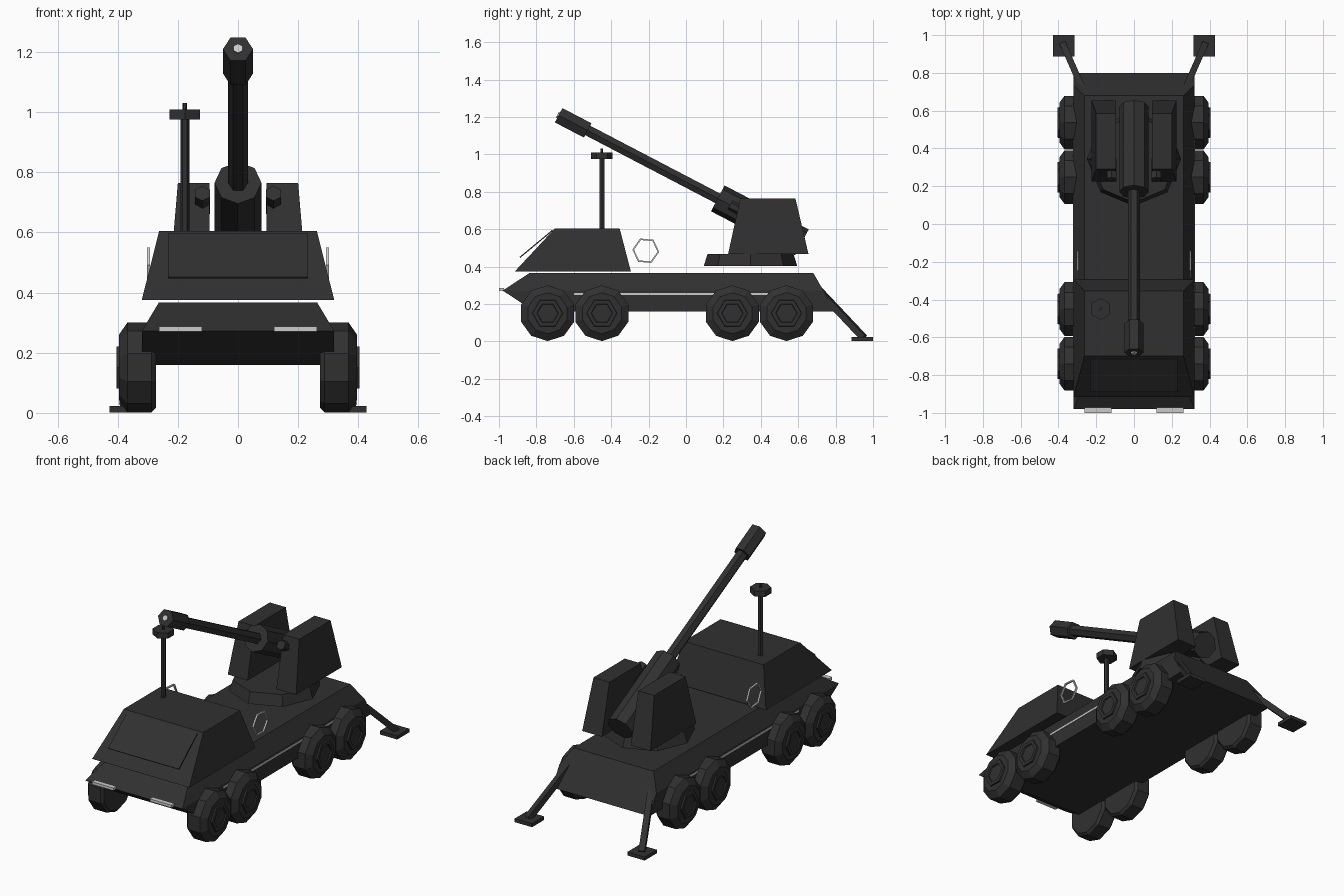
import bpy, bmesh, math
from mathutils import Vector

if "Cube" in bpy.data.objects:
    bpy.data.objects.remove(bpy.data.objects["Cube"], do_unlink=True)


def material(name, value):
    m = bpy.data.materials.new(name)
    m.use_nodes = True
    colour = (value, value, value, 1)
    m.diffuse_color = colour
    m.node_tree.nodes["Principled BSDF"].inputs["Base Color"].default_value = colour
    return m


dark = material("dark_grey", 0.03)
light = material("light_grey", 0.6)


def loft(name, rings, mat=dark, closed=False):
    """Skin equal-sized rings of points; cap the ends, or join them if closed."""
    bm = bmesh.new()
    rows = [[bm.verts.new(p) for p in ring] for ring in rings]
    n = len(rows[0])
    pairs = list(zip(rows, rows[1:]))
    if closed:
        pairs.append((rows[-1], rows[0]))
    else:
        bm.faces.new(rows[0])
        bm.faces.new(rows[-1])
    for a, b in pairs:
        for i in range(n):
            j = (i + 1) % n
            bm.faces.new((a[i], a[j], b[j], b[i]))
    bmesh.ops.recalc_face_normals(bm, faces=bm.faces)
    me = bpy.data.meshes.new(name)
    bm.to_mesh(me)
    bm.free()
    me.materials.append(mat)
    ob = bpy.data.objects.new(name, me)
    bpy.context.collection.objects.link(ob)
    return ob


def rect(x0, x1, y0, y1, z):
    return [(x0, y0, z), (x1, y0, z), (x1, y1, z), (x0, y1, z)]


def box(name, x0, x1, y0, y1, z0, z1, mat=dark):
    return loft(name, [rect(x0, x1, y0, y1, z0), rect(x0, x1, y0, y1, z1)], mat)


def turned(name, origin, axis, profile, sides, phase=0, mat=dark):
    """Faceted solid of (distance, radius) steps along an axis."""
    o, d = Vector(origin), Vector(axis).normalized()
    u = d.cross(Vector((0, 0, 1)))
    u = u.normalized() if u.length > 0.01 else Vector((1, 0, 0))
    v = u.cross(d)
    angles = [math.radians(phase) + math.tau * i / sides for i in range(sides)]
    rings = [[o + d * t + (u * math.cos(a) + v * math.sin(a)) * r for a in angles]
             for t, r in profile]
    return loft(name, rings, mat)


def rod(name, a, b, r, sides, phase=0, mat=dark):
    d = Vector(b) - Vector(a)
    return turned(name, a, d, [(0, r), (d.length, r)], sides, phase, mat)


# Hull and cab
loft("hull", [rect(-0.32, 0.32, -0.81, 0.80, 0.16),
              rect(-0.32, 0.32, -0.98, 0.735, 0.272),
              rect(-0.263, 0.263, -0.835, 0.68, 0.367)])
loft("cab", [rect(-0.32, 0.32, -0.915, -0.295, 0.375),
             rect(-0.262, 0.262, -0.70, -0.355, 0.605)])

# Armoured windscreen flap, propped away from the cab front
flap_low, flap_high = Vector((0, -0.89, 0.452)), Vector((0, -0.715, 0.597))
flap_thick = Vector((0, 0.004, -0.005))
loft("windscreen_flap", [[Vector((x, 0, 0)) + p for p in
                          (flap_low, flap_high, flap_high + flap_thick, flap_low + flap_thick)]
                         for x in (-0.232, 0.232)])

# Sensor mast
mast = (-0.177, -0.45)
turned("mast_pole", (*mast, 0.60), (0, 0, 1), [(0, 0.015), (0.39, 0.015)], 6)
turned("mast_head", (*mast, 0.975), (0, 0, 1), [(0, 0.058), (0.034, 0.058)], 6, 90)
turned("mast_tip", (*mast, 1.009), (0, 0, 1), [(0, 0.008), (0.022, 0.008)], 6)

# Turret ring and gun
turned("turret_base", (0, 0.345, 0.403), (0, 0, 1), [(0, 0.25), (0.064, 0.23)], 8)
breech_front, breech_back = Vector((0, 0.17, 0.765)), Vector((0, 0.62, 0.53))
aim = (breech_front - breech_back).normalized()
rod("gun_breech", breech_back, breech_front, 0.078, 8)
rod("gun_barrel", breech_front - aim * 0.05, breech_front + aim * 0.83, 0.033, 6)
turned("muzzle_brake", breech_front + aim * 0.785, aim, [(0, 0.05), (0.175, 0.05)], 6)
turned("muzzle_bore", breech_front + aim * 0.96, aim, [(0, 0.017), (0.007, 0.017)], 6, 30, light)

for s, side in ((1, "left"), (-1, "right")):
    # Turret cheeks and their sight tubes
    loft(side + "_turret_cheek", [rect(s * 0.095, s * 0.225, 0.225, 0.655, 0.467),
                                  rect(s * 0.095, s * 0.20, 0.29, 0.585, 0.765)])
    turned(side + "_sight_tube", (s * 0.118, 0.235, 0.73), -aim, [(0, 0.028), (0.12, 0.028)], 6, 30)

    # Wheels with hexagonal hubs
    for i, y in enumerate((-0.74, -0.45, 0.248, 0.537)):
        centre = (s * 0.273, y, 0.151)
        turned(f"{side}_tyre_{i + 1}", centre, (s, 0, 0),
               [(0, 0.135), (0.015, 0.149), (0.095, 0.149), (0.122, 0.11)], 10, 90)
        turned(f"{side}_hub_{i + 1}", centre, (s, 0, 0),
               [(0.11, 0.084), (0.131, 0.08), (0.131, 0.058), (0.124, 0.055)], 6)

    # Headlights and side stripe
    box(side + "_headlight", s * 0.12, s * 0.262, -1.0, -0.972, 0.271, 0.287, light)
    box(side + "_stripe", s * 0.318, s * 0.323, -0.6, 0.6, 0.249, 0.26, light)

    # Hexagonal ring standing beside the hull
    ring = []
    for k in range(6):
        a = math.radians(60 * k - 5)
        ring.append([(s * 0.298 + dx, -0.215 + r * math.cos(a), 0.485 + r * math.sin(a))
                     for dx, r in ((-0.005, 0.063), (0.005, 0.063), (0.005, 0.072), (-0.005, 0.072))])
    loft(side + "_side_ring", ring, light, closed=True)

    # Rear stabiliser leg and foot
    rod(side + "_stabiliser_leg", (s * 0.265, 0.70, 0.285), (s * 0.375, 0.95, 0.02), 0.024, 4, 45)
    box(side + "_stabiliser_foot", s * 0.314, s * 0.428, 0.886, 1.0, 0.002, 0.023)
